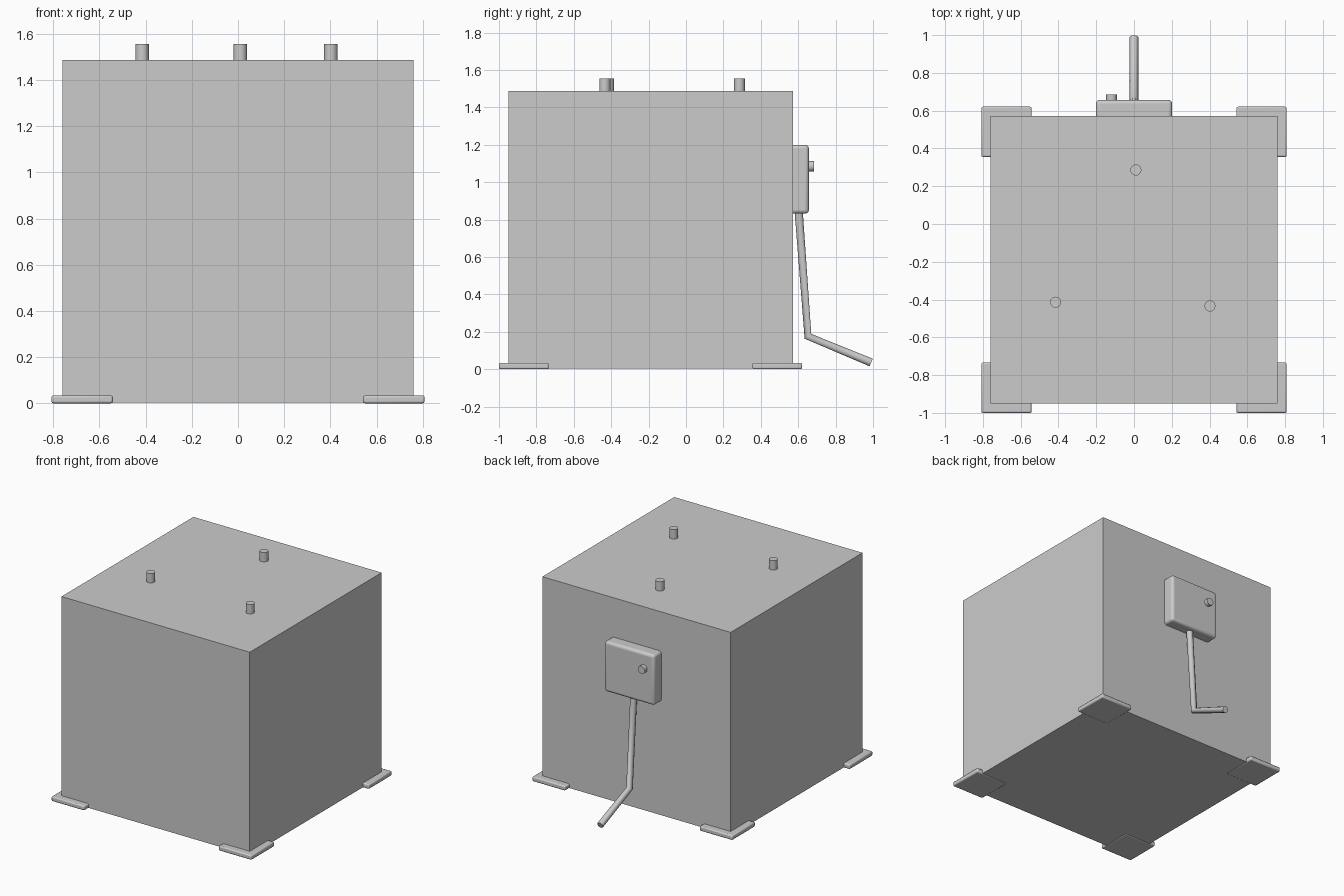
import bpy
from math import pi

if "Cube" in bpy.data.objects:
    bpy.data.objects.remove(bpy.data.objects["Cube"])


def box(name, lo, hi, bevel=0.0, segments=2):
    size = [b - a for a, b in zip(lo, hi)]
    centre = [(a + b) / 2 for a, b in zip(lo, hi)]
    bpy.ops.mesh.primitive_cube_add(size=1, location=centre)
    ob = bpy.context.object
    ob.name = name
    ob.scale = size
    bpy.ops.object.transform_apply(location=False, rotation=False, scale=True)
    if bevel:
        bpy.ops.object.shade_smooth_by_angle(angle=0.8)
        mod = ob.modifiers.new("rounded_edges", "BEVEL")
        mod.width = bevel
        mod.segments = segments
    return ob


def peg(name, loc, radius, depth, rot=(0, 0, 0)):
    bpy.ops.mesh.primitive_cylinder_add(vertices=24, radius=radius, depth=depth,
                                        location=loc, rotation=rot)
    bpy.context.object.name = name
    bpy.ops.object.shade_smooth_by_angle(angle=0.6)


# Main cabinet
box("cabinet", (-0.76, -0.95, 0.003), (0.76, 0.571, 1.487))

# Corner foot plates
for side, x in (("left", -0.675), ("right", 0.675)):
    for end, y in (("front", -0.867), ("back", 0.488)):
        box(f"foot_{end}_{side}", (x - 0.133, y - 0.133, 0),
            (x + 0.133, y + 0.133, 0.034), 0.008)

# Three pins on the top
for i, (x, y) in enumerate([(-0.415, -0.414), (0.402, -0.434), (0.01, 0.286)]):
    peg(f"top_pin_{i + 1}", (x, y, 1.519), 0.029, 0.072)

# Rounded junction box and its knob on the back
box("junction_box", (-0.202, 0.55, 0.832), (0.202, 0.657, 1.2), 0.02, 4)
peg("junction_knob", (-0.119, 0.667, 1.085), 0.028, 0.036, (pi / 2, 0, 0))

# Bent cable hanging from the box
curve = bpy.data.curves.new("cable", "CURVE")
curve.dimensions = "3D"
curve.bevel_depth = 0.023
curve.bevel_resolution = 3
curve.use_fill_caps = True
path = [(0, 0.602, 0.85), (0, 0.652, 0.176), (0, 0.99, 0.036)]
spline = curve.splines.new("POLY")
spline.points.add(len(path) - 1)
for point, co in zip(spline.points, path):
    point.co = (*co, 1)
cable = bpy.data.objects.new("cable", curve)
bpy.context.collection.objects.link(cable)
